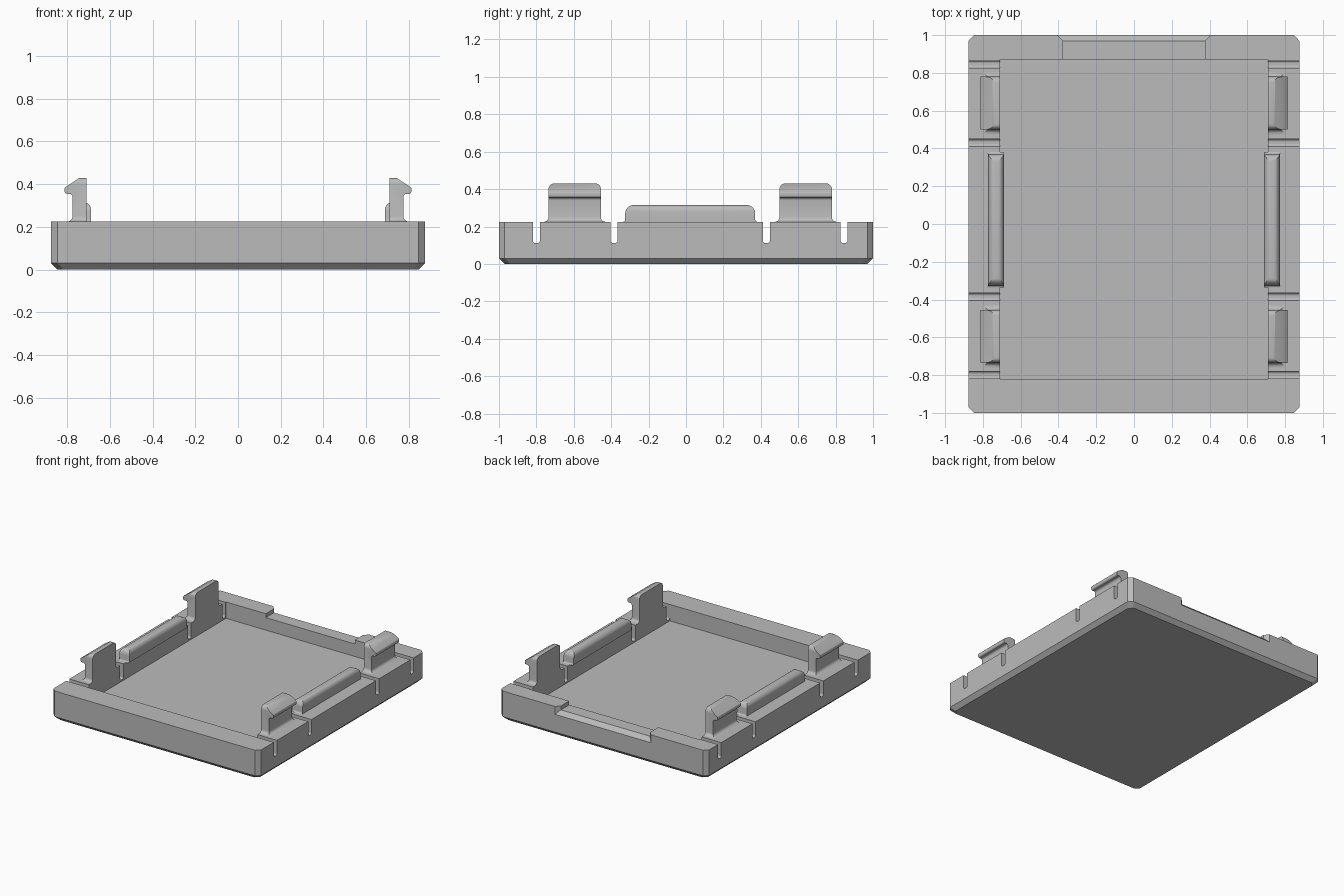
import bpy, bmesh, math

if "Cube" in bpy.data.objects:
    bpy.data.objects.remove(bpy.data.objects["Cube"], do_unlink=True)

grey = bpy.data.materials.new("plain grey")
grey.use_nodes = True
COLOUR = (0.5, 0.5, 0.5, 1)
grey.diffuse_color = COLOUR
grey.node_tree.nodes["Principled BSDF"].inputs["Base Color"].default_value = COLOUR

TOP = 0.225          # rim height
FLOOR = 0.1          # inner floor height
WALL_X = 0.71        # inner face of side walls
HALF_X, HALF_Y, CUT = 0.875, 1.0, 0.03


def loft(name, rings):
    """Solid through equal-sized rings of points, capped at both ends."""
    bm = bmesh.new()
    loops = [[bm.verts.new(p) for p in ring] for ring in rings]
    n = len(loops[0])
    for a, b in zip(loops, loops[1:]):
        for i in range(n):
            j = (i + 1) % n
            bm.faces.new((a[i], a[j], b[j], b[i]))
    bm.faces.new(loops[0])
    bm.faces.new(loops[-1])
    bmesh.ops.recalc_face_normals(bm, faces=bm.faces)
    mesh = bpy.data.meshes.new(name)
    bm.to_mesh(mesh)
    bm.free()
    mesh.materials.append(grey)
    obj = bpy.data.objects.new(name, mesh)
    bpy.context.collection.objects.link(obj)
    return obj


def along_x(name, yz, lo, hi):
    return loft(name, [[(x, y, z) for y, z in yz] for x in (lo, hi)])


def along_y(name, xz, lo, hi):
    return loft(name, [[(x, y, z) for x, z in xz] for y in (lo, hi)])


def arc(cx, cy, r, start, end, steps=5):
    angles = [math.radians(start + (end - start) * i / steps) for i in range(steps + 1)]
    return [(cx + r * math.cos(a), cy + r * math.sin(a)) for a in angles]


def apply(obj, mod):
    bpy.ops.object.select_all(action='DESELECT')
    bpy.context.view_layer.objects.active = obj
    obj.select_set(True)
    bpy.ops.object.modifier_apply(modifier=mod.name)


def combine(obj, tool, operation):
    mod = obj.modifiers.new("boolean", 'BOOLEAN')
    mod.operation, mod.solver, mod.object = operation, 'EXACT', tool
    apply(obj, mod)
    bpy.data.objects.remove(tool, do_unlink=True)


def mirror_and_smooth(obj):
    apply(obj, obj.modifiers.new("mirror", 'MIRROR'))
    bpy.ops.object.shade_smooth_by_angle(angle=math.radians(32))


def octagon(inset, z):
    x, y = HALF_X - inset, HALF_Y - inset
    quarter = [(x, y - CUT), (x - CUT, y)]
    half = quarter + [(-a, b) for a, b in reversed(quarter)]
    return [(a, b, z) for a, b in half + [(-a, -b) for a, b in half]]


def raised_outline(lo, hi, top, foot, r):
    """Side outline: flared feet below, rounded corners above."""
    return (arc(lo - foot, TOP + foot, foot, 270, 360)
            + arc(lo + r, top - r, r, 180, 90)
            + arc(hi - r, top - r, r, 90, 0)
            + arc(hi + foot, TOP + foot, foot, 180, 270))


# Tray body with chamfered corners and base edge
tray = loft("tray", [octagon(CUT, 0), octagon(0, CUT), octagon(0, TOP)])

# Cavity
cavity = along_y("cavity_cutter", [(-WALL_X, FLOOR), (WALL_X, FLOOR),
                                   (WALL_X, 0.4), (-WALL_X, 0.4)], -0.82, 0.87)
combine(tray, cavity, 'DIFFERENCE')

# Relief slots with rounded bottoms, cut through both side walls
for y in (-0.8, -0.385, 0.43, 0.845):
    w, r, base = 0.019, 0.012, 0.112
    outline = ([(y - w, 0.4)] + arc(y - w + r, base + r, r, 180, 270, 3)
               + arc(y + w - r, base + r, r, 270, 360, 3) + [(y + w, 0.4)])
    for lo, hi in ((-0.95, -0.65), (0.65, 0.95)):
        combine(tray, along_x("slot_cutter", outline, lo, hi), 'DIFFERENCE')


# Finger notch in the back rim, flared at its outer edge
def notch_ring(y, grow):
    x, z = 0.375 + grow, 0.195 - grow
    return [(-x, y, z), (x, y, z), (x, y, 0.4), (-x, y, 0.4)]


combine(tray, loft("notch_cutter", [notch_ring(0.8, 0), notch_ring(0.97, 0),
                                    notch_ring(1.03, 0.06)]), 'DIFFERENCE')

# Hooked clips, two on each side
hook = ([(WALL_X, TOP)] + arc(0.8, TOP + 0.025, 0.025, 270, 180)
        + arc(0.79, 0.34, 0.015, 180, 90, 4)
        + arc(0.802, 0.365, 0.01, 270, 360, 3)
        + arc(0.802, 0.378, 0.01, 0, 50, 3)
        + [(0.745, 0.428), (0.738, 0.43), (WALL_X, 0.43)])
for name, middle in (("front_clips", -0.595), ("back_clips", 0.64)):
    clip = along_y(name, hook, middle - 0.2, middle + 0.2)
    outline = raised_outline(middle - 0.14, middle + 0.14, 0.43, 0.025, 0.03)
    combine(clip, along_x("clip_outline", outline, 0.6, 0.9), 'INTERSECT')
    mirror_and_smooth(clip)

# Locating ridges between the clips
ridge_profile = ([(0.688, TOP)] + arc(0.722, 0.281, 0.034, 180, 90)
                 + arc(0.738, 0.281, 0.034, 90, 0) + [(0.772, TOP)])
ridge = along_y("side_ridges", ridge_profile, -0.4, 0.45)
combine(ridge, along_x("ridge_outline", raised_outline(-0.325, 0.37, 0.315, 0.012, 0.045),
                       0.6, 0.9), 'INTERSECT')
mirror_and_smooth(ridge)
